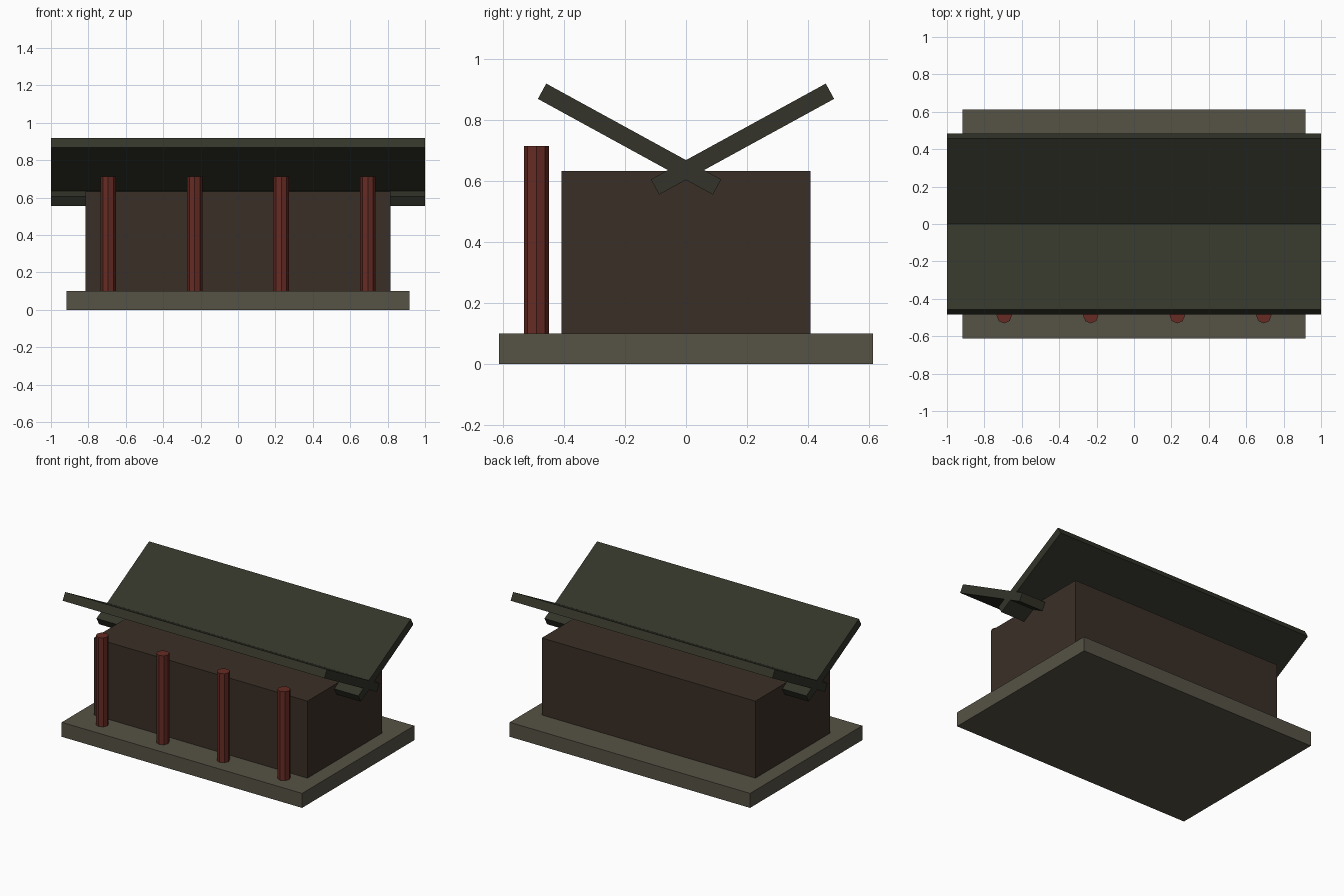
import bpy
import math

if "Cube" in bpy.data.objects:
    bpy.data.objects.remove(bpy.data.objects["Cube"], do_unlink=True)


def material(name, srgb):
    """Flat material from an 8-bit display colour."""
    linear = [((c / 255 + 0.055) / 1.055) ** 2.4 for c in srgb] + [1]
    mat = bpy.data.materials.new(name)
    mat.use_nodes = True
    mat.diffuse_color = linear
    mat.node_tree.nodes["Principled BSDF"].inputs["Base Color"].default_value = linear
    return mat


def finish(name, mat):
    obj = bpy.context.object
    obj.name = name
    obj.data.materials.append(mat)
    return obj


def box(name, size, centre, mat, tilt=0):
    bpy.ops.mesh.primitive_cube_add(size=1, location=centre, rotation=(tilt, 0, 0))
    bpy.context.object.scale = size
    return finish(name, mat)


stone = material("grey stone", (86, 82, 69))
timber = material("dark brown timber", (58, 47, 38))
tile = material("dark green tile", (51, 52, 41))
red = material("red paint", (102, 43, 35))

# Plinth and hall
plinth_top = 0.10
box("plinth", (1.836, 1.224, plinth_top), (0, 0, plinth_top / 2), stone)
box("hall", (1.632, 0.816, 0.532), (0, 0, plinth_top + 0.266), timber)

# Two crossed roof slabs that rise outward
for name, side in (("front_roof", -1), ("back_roof", 1)):
    box(name, (2, 0.653, 0.057), (0, side * 0.185, 0.737), tile,
        tilt=side * math.radians(28.7))

# Row of octagonal columns along the front
column_height = 0.614
for i in range(4):
    x = -0.694 + i * 0.4627
    bpy.ops.mesh.primitive_cylinder_add(
        vertices=8, radius=0.041, depth=column_height,
        location=(x, -0.49, plinth_top + column_height / 2))
    finish(f"column_{i + 1}", red)
